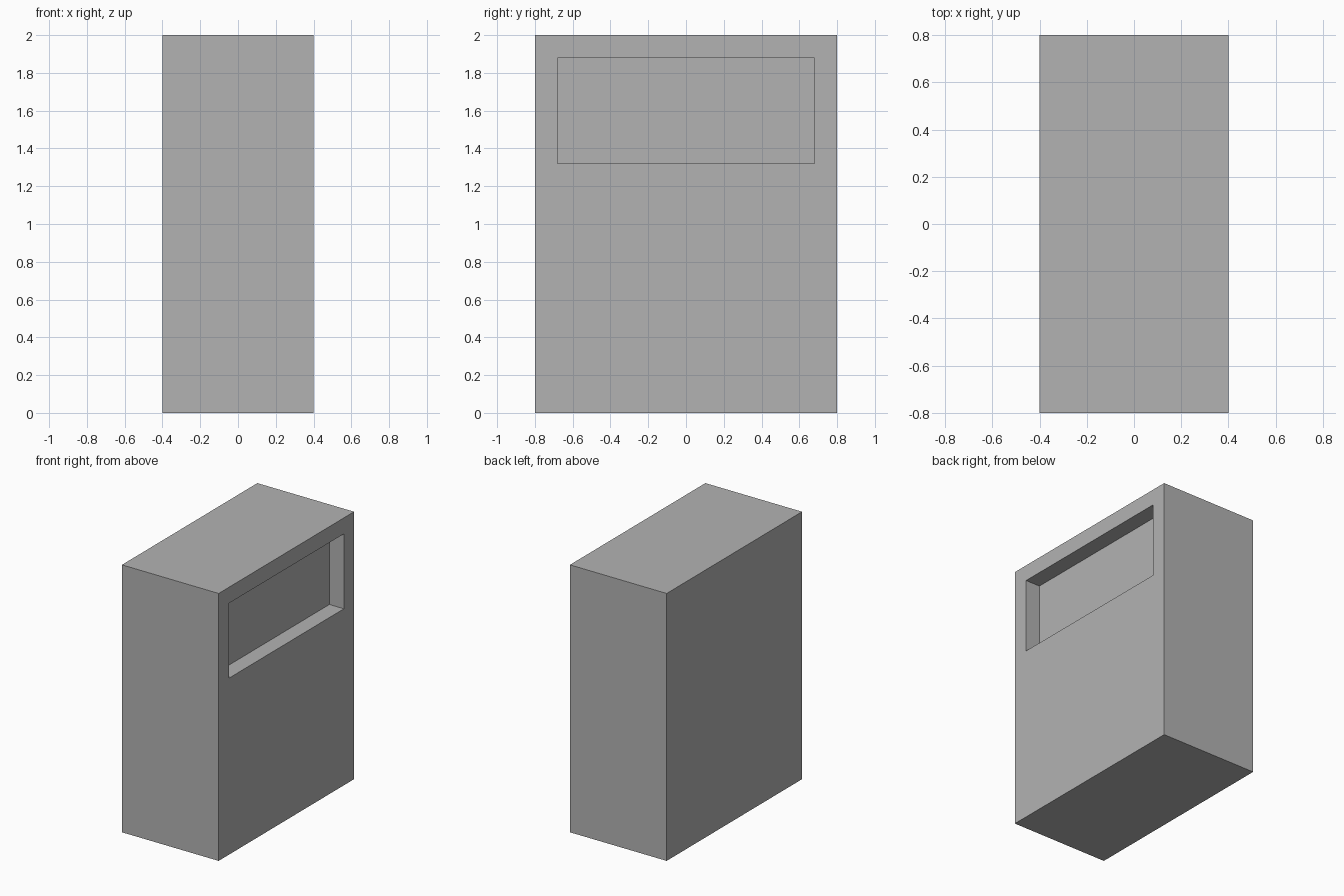
import bpy
import bmesh
from mathutils import Vector

cube = bpy.data.objects.get("Cube")
if cube:
    bpy.data.objects.remove(cube, do_unlink=True)

WIDTH, DEPTH, HEIGHT = 0.8, 1.6, 2.0
BORDER = 0.12            # frame around the recess, and its depth
RECESS_BOTTOM = 1.32

# Plain grey finish
grey = bpy.data.materials.new("plain_grey")
grey.use_nodes = True
colour = (0.45, 0.45, 0.45, 1)
grey.diffuse_color = colour
grey.node_tree.nodes["Principled BSDF"].inputs["Base Color"].default_value = colour

# Upright box
bm = bmesh.new()
bmesh.ops.create_cube(bm, size=1)
bmesh.ops.scale(bm, vec=(WIDTH, DEPTH, HEIGHT), verts=bm.verts)
bmesh.ops.translate(bm, vec=(0, 0, HEIGHT / 2), verts=bm.verts)

# Rectangular recess: inset the +x face, shape the opening, then push it in
panel = max(bm.faces, key=lambda f: f.normal.x)
bmesh.ops.inset_region(bm, faces=[panel], thickness=BORDER, use_even_offset=True)
for v in panel.verts:
    if v.co.z < HEIGHT / 2:
        v.co.z = RECESS_BOTTOM
result = bmesh.ops.extrude_discrete_faces(bm, faces=[panel])
floor = result["faces"][0]
bmesh.ops.translate(bm, vec=Vector((-BORDER, 0, 0)), verts=floor.verts)
bmesh.ops.recalc_face_normals(bm, faces=bm.faces)

mesh = bpy.data.meshes.new("cabinet_body")
bm.to_mesh(mesh)
bm.free()
mesh.materials.append(grey)
body = bpy.data.objects.new("cabinet_body", mesh)
bpy.context.collection.objects.link(body)
